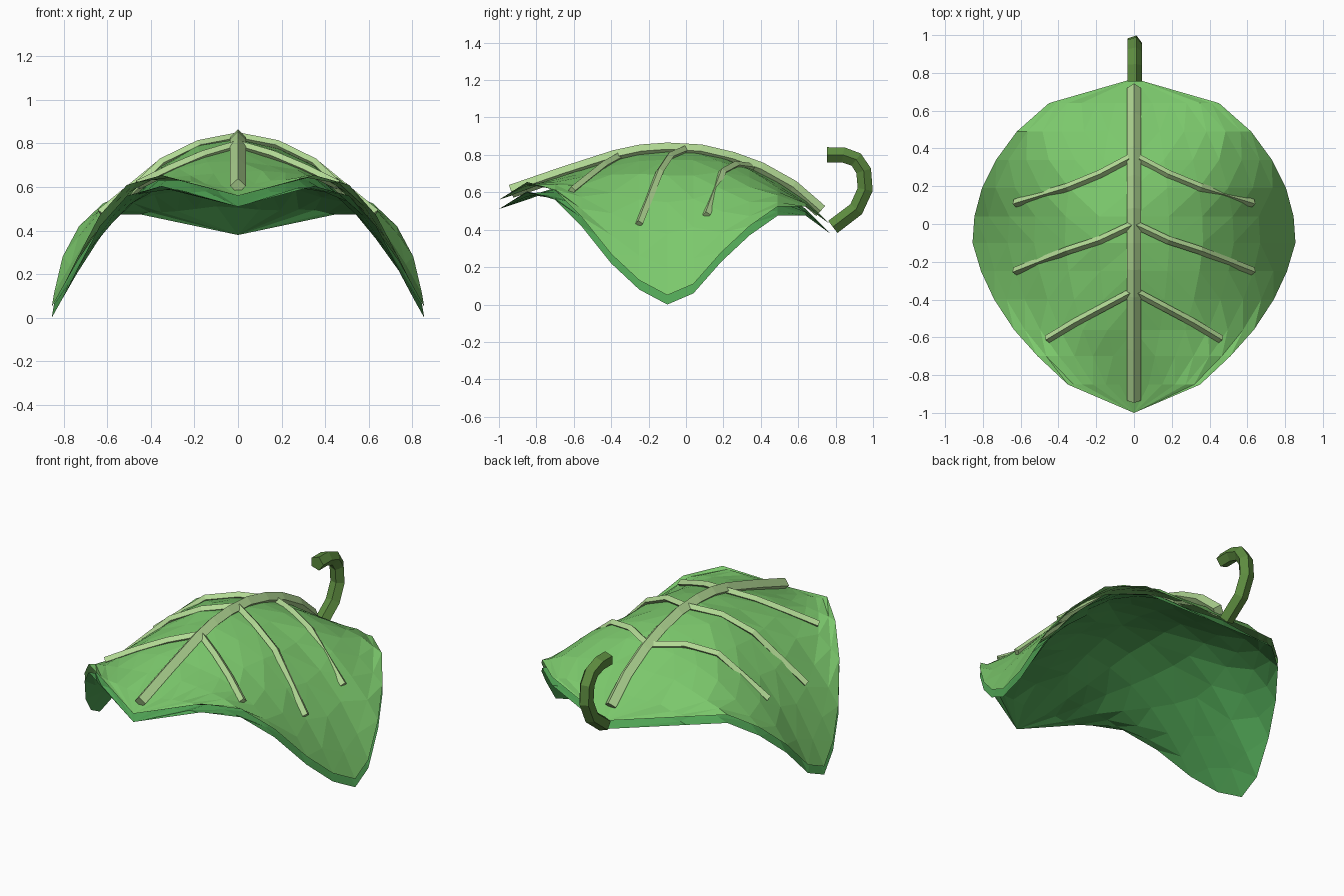
import bpy, bmesh, random
from math import cos, sin, pi
from mathutils import Vector

if "Cube" in bpy.data.objects:
    bpy.data.objects.remove(bpy.data.objects["Cube"])

random.seed(4)


def material(name, rgb):
    m = bpy.data.materials.new(name)
    m.diffuse_color = (*rgb, 1)
    m.use_nodes = True
    m.node_tree.nodes["Principled BSDF"].inputs["Base Color"].default_value = m.diffuse_color
    return m


top_green = material("leaf_top_green", (0.20, 0.58, 0.15))
under_green = material("leaf_underside_green", (0.08, 0.37, 0.09))
vein_green = material("vein_green", (0.45, 0.70, 0.30))
stem_green = material("stem_green", (0.11, 0.26, 0.05))

# Leaf stations: y, half width, centre height, rim height
ROWS = [(-1.00, 0.00, 0.56, 0.56), (-0.85, 0.35, 0.615, 0.655),
        (-0.70, 0.51, 0.67, 0.61), (-0.56, 0.635, 0.72, 0.47),
        (-0.40, 0.74, 0.77, 0.27), (-0.25, 0.81, 0.805, 0.13),
        (-0.10, 0.855, 0.82, 0.05), (0.04, 0.845, 0.815, 0.11),
        (0.19, 0.805, 0.785, 0.28), (0.34, 0.73, 0.73, 0.42),
        (0.49, 0.62, 0.655, 0.525), (0.64, 0.45, 0.555, 0.525),
        (0.77, 0.00, 0.43, 0.43)]
HALF = 6
THICK = 0.05


def height(x, y):
    """Height of the leaf's upper surface."""
    for a, b in zip(ROWS, ROWS[1:]):
        if y <= b[0]:
            break
    k = (y - a[0]) / (b[0] - a[0])
    w, c, e = (a[i] + (b[i] - a[i]) * k for i in (1, 2, 3))
    t = min(abs(x) / max(w, 0.001), 1)
    return c + (e - c) * (0.15 * t + 0.85 * t ** 2.5)


def finish(name, bm, mats):
    me = bpy.data.meshes.new(name)
    bm.to_mesh(me)
    bm.free()
    for m in mats:
        me.materials.append(m)
    ob = bpy.data.objects.new(name, me)
    bpy.context.collection.objects.link(ob)
    return ob


def tube(name, path, radius, sides, mat, mirror=False):
    """Faceted tube swept along a path, optionally copied across x = 0."""
    bm = bmesh.new()
    pts = [Vector(p) for p in path]
    for sx in ((1, -1) if mirror else (1,)):
        rings = []
        for i, p in enumerate(pts):
            t = (pts[min(i + 1, len(pts) - 1)] - pts[max(i - 1, 0)]).normalized()
            side = Vector((1, 0, 0)) if abs(t.x) < 0.01 else t.cross(Vector((0, 0, 1))).normalized()
            up = side.cross(t)
            ring = []
            for k in range(sides):
                a = 2 * pi * k / sides
                q = p + (side * cos(a) + up * sin(a)) * radius
                ring.append(bm.verts.new((q.x * sx, q.y, q.z)))
            rings.append(ring)
        for r, s in zip(rings, rings[1:]):
            for k in range(sides):
                n = (k + 1) % sides
                bm.faces.new((r[k], r[n], s[n], s[k]))
        bm.faces.new(rings[0])
        bm.faces.new(rings[-1])
    bmesh.ops.recalc_face_normals(bm, faces=bm.faces[:])
    return finish(name, bm, [mat])


def sheet(name, drop, mat, flip):
    """One open faceted layer of the leaf."""
    bm = bmesh.new()
    grid = []
    for i, (y, w, c, e) in enumerate(ROWS):
        row = []
        for j in range(-HALF, HALF + 1):
            x = w * sin(j / HALF * 0.4 * pi) / sin(0.4 * pi)
            z = height(x, y) - drop
            if 0 < i < len(ROWS) - 1 and 0 < abs(j) < HALF:
                z += random.uniform(-0.009, 0.009)
            row.append(bm.verts.new((x, y, z)))
        grid.append(row)
    for a, b in zip(grid, grid[1:]):
        for j in range(2 * HALF):
            quad = (a[j], a[j + 1], b[j + 1], b[j])
            bm.faces.new(quad[::-1] if flip else quad)
    bmesh.ops.remove_doubles(bm, verts=bm.verts[:], dist=0.0005)
    bmesh.ops.triangulate(bm, faces=bm.faces[:])
    return finish(name, bm, [mat])


# Leaf blade: two layers with an open rim
sheet("leaf_upper_surface", 0, top_green, False)
sheet("leaf_underside", THICK, under_green, True)

# Midrib: diamond-section ridge along the centre
tube("midrib", [(0, -0.935, 0.605), (0, -0.66, 0.70), (0, -0.38, 0.79), (0, -0.24, 0.82),
                (0, -0.10, 0.83), (0, 0.08, 0.82), (0, 0.25, 0.78), (0, 0.40, 0.725),
                (0, 0.57, 0.63), (0, 0.72, 0.50)], 0.036, 4, vein_green)

# Side veins: three mirrored pairs lying on the blade
VEINS = [[(0.01, 0.355), (0.18, 0.265), (0.35, 0.195), (0.63, 0.11)],
         [(0.01, -0.005), (0.18, -0.085), (0.35, -0.14), (0.63, -0.25)],
         [(0.01, -0.36), (0.16, -0.44), (0.31, -0.52), (0.46, -0.61)]]
for n, line in enumerate(VEINS):
    path = [(x, y, height(x, y) + 0.012) for x, y in line]
    tube(f"side_veins_{n + 1}", path, 0.022, 4, vein_green, mirror=True)

# Stem: hooked five-sided stalk
tube("stem", [(0, 0.785, 0.415), (0, 0.91, 0.51), (0, 0.958, 0.615), (0, 0.95, 0.715),
              (0, 0.91, 0.775), (0, 0.84, 0.80), (0, 0.755, 0.80)],
     0.043, 5, stem_green)
